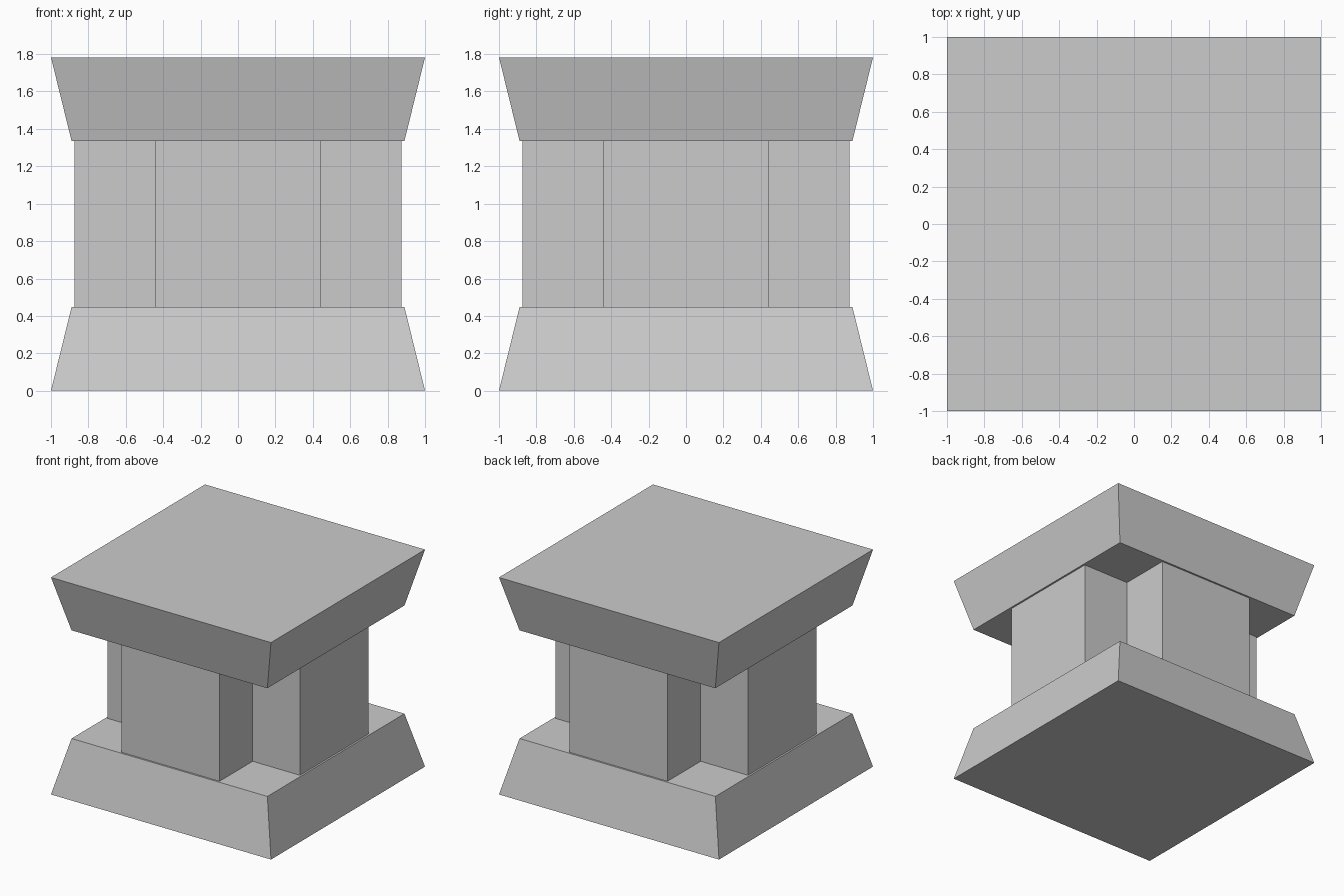
import bpy
import bmesh

cube = bpy.data.objects.get("Cube")
if cube:
    bpy.data.objects.remove(cube, do_unlink=True)

stone = bpy.data.materials.new("grey_stone")
stone.use_nodes = True
GREY = (0.6, 0.6, 0.6, 1)
stone.diffuse_color = GREY
stone.node_tree.nodes["Principled BSDF"].inputs["Base Color"].default_value = GREY

SLAB_H, TOP = 0.447, 1.783   # slab thickness, total height
WIDE, NARROW = 1.0, 0.89     # slab half widths
ARM, REACH = 0.445, 0.875    # column arm half width and reach


def prism(name, bottom, top, z0, z1):
    """Closed solid between two matching outlines."""
    bm = bmesh.new()
    low = [bm.verts.new((x, y, z0)) for x, y in bottom]
    high = [bm.verts.new((x, y, z1)) for x, y in top]
    bm.faces.new(low[::-1])
    bm.faces.new(high)
    for i in range(len(low)):
        j = (i + 1) % len(low)
        bm.faces.new((low[i], low[j], high[j], high[i]))
    mesh = bpy.data.meshes.new(name)
    bm.to_mesh(mesh)
    bm.free()
    mesh.materials.append(stone)
    obj = bpy.data.objects.new(name, mesh)
    bpy.context.collection.objects.link(obj)
    return obj


def turned(points):
    """Repeat the points around four quarter turns."""
    outline = []
    for _ in range(4):
        outline += points
        points = [(-y, x) for x, y in points]
    return outline


# Tapered slabs
wide = turned([(WIDE, WIDE)])
narrow = turned([(NARROW, NARROW)])
prism("base_slab", wide, narrow, 0, SLAB_H)
prism("top_slab", narrow, wide, TOP - SLAB_H, TOP)

# Cross-shaped column between the slabs
cross = turned([(REACH, -ARM), (REACH, ARM), (ARM, ARM)])
prism("cross_column", cross, cross, SLAB_H, TOP - SLAB_H)
